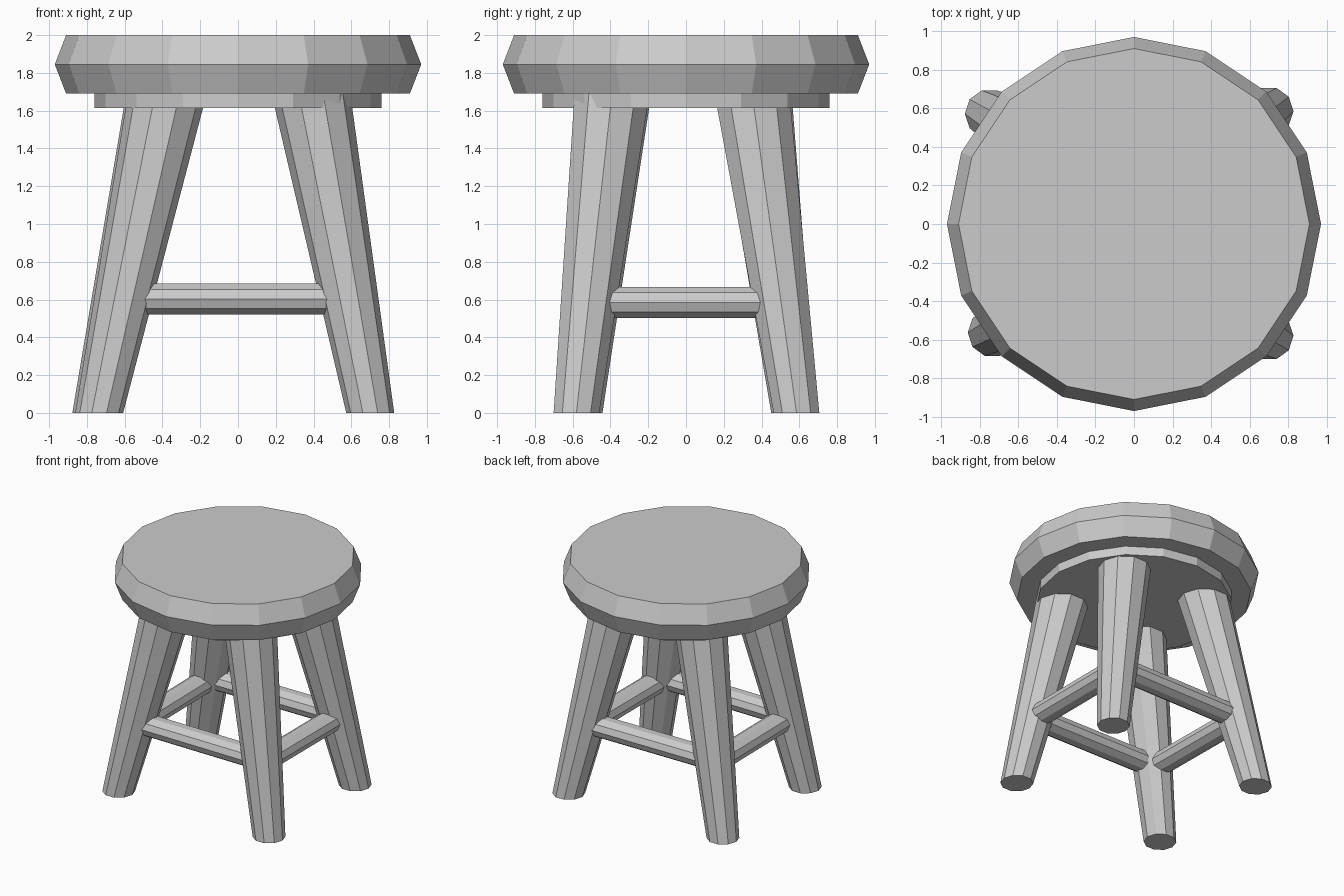
import bpy, bmesh
from math import cos, sin, tau
from mathutils import Vector

if "Cube" in bpy.data.objects:
    bpy.data.objects.remove(bpy.data.objects["Cube"])

X, Y, Z = Vector((1, 0, 0)), Vector((0, 1, 0)), Vector((0, 0, 1))


def loft(name, sides, rings):
    """Closed flat-shaded loft; each ring is (centre, half-axis u, half-axis v)."""
    bm = bmesh.new()
    loops = [[bm.verts.new(Vector(c) + u * cos(tau * i / sides) + v * sin(tau * i / sides))
              for i in range(sides)] for c, u, v in rings]
    for a, b in zip(loops, loops[1:]):
        for i in range(sides):
            j = (i + 1) % sides
            bm.faces.new((a[i], a[j], b[j], b[i]))
    bm.faces.new(loops[0][::-1])
    bm.faces.new(loops[-1])
    bmesh.ops.recalc_face_normals(bm, faces=bm.faces)
    mesh = bpy.data.meshes.new(name)
    bm.to_mesh(mesh)
    bm.free()
    obj = bpy.data.objects.new(name, mesh)
    bpy.context.collection.objects.link(obj)
    return obj


def disc(z, r):
    return (0, 0, z), X * r, Y * r


# Seat with bevelled rim, and the smaller plate below it
loft("seat", 16, [disc(1.69, 0.91), disc(1.845, 0.97), disc(2.0, 0.91)])
loft("seat_plate", 16, [disc(1.615, 0.76), disc(1.70, 0.76)])

# Splayed, tapered legs: foot centre and centre at the plate underside
UNDER, TOP = 1.615, 1.70
FOOT_R, UNDER_R = 0.127, 0.205
legs = {
    "front_left": ((-0.735, -0.563), (-0.39, -0.39)),
    "front_right": ((0.70, -0.58), (0.40, -0.40)),
    "back_right": ((0.70, 0.585), (0.40, 0.36)),
    "back_left": ((-0.75, 0.572), (-0.40, 0.37)),
}


def leg_axis(key, z):
    foot, under = (Vector(p) for p in legs[key])
    return foot.lerp(under, z / UNDER).to_3d() + Z * z


for key in legs:
    rings = []
    for z in (0, TOP):
        r = FOOT_R + (UNDER_R - FOOT_R) * z / UNDER
        rings.append((leg_axis(key, z), X * r, Y * r))
    loft(key + "_leg", 10, rings)

# Stretchers running from leg to leg
for side, a, b, z in (("front", "front_left", "front_right", 0.603),
                      ("back", "back_left", "back_right", 0.603),
                      ("left", "front_left", "back_left", 0.585),
                      ("right", "front_right", "back_right", 0.585)):
    across = Y if side in ("front", "back") else X
    loft(side + "_stretcher", 10,
         [(leg_axis(k, z), across * 0.10, Z * 0.087) for k in (a, b)])
